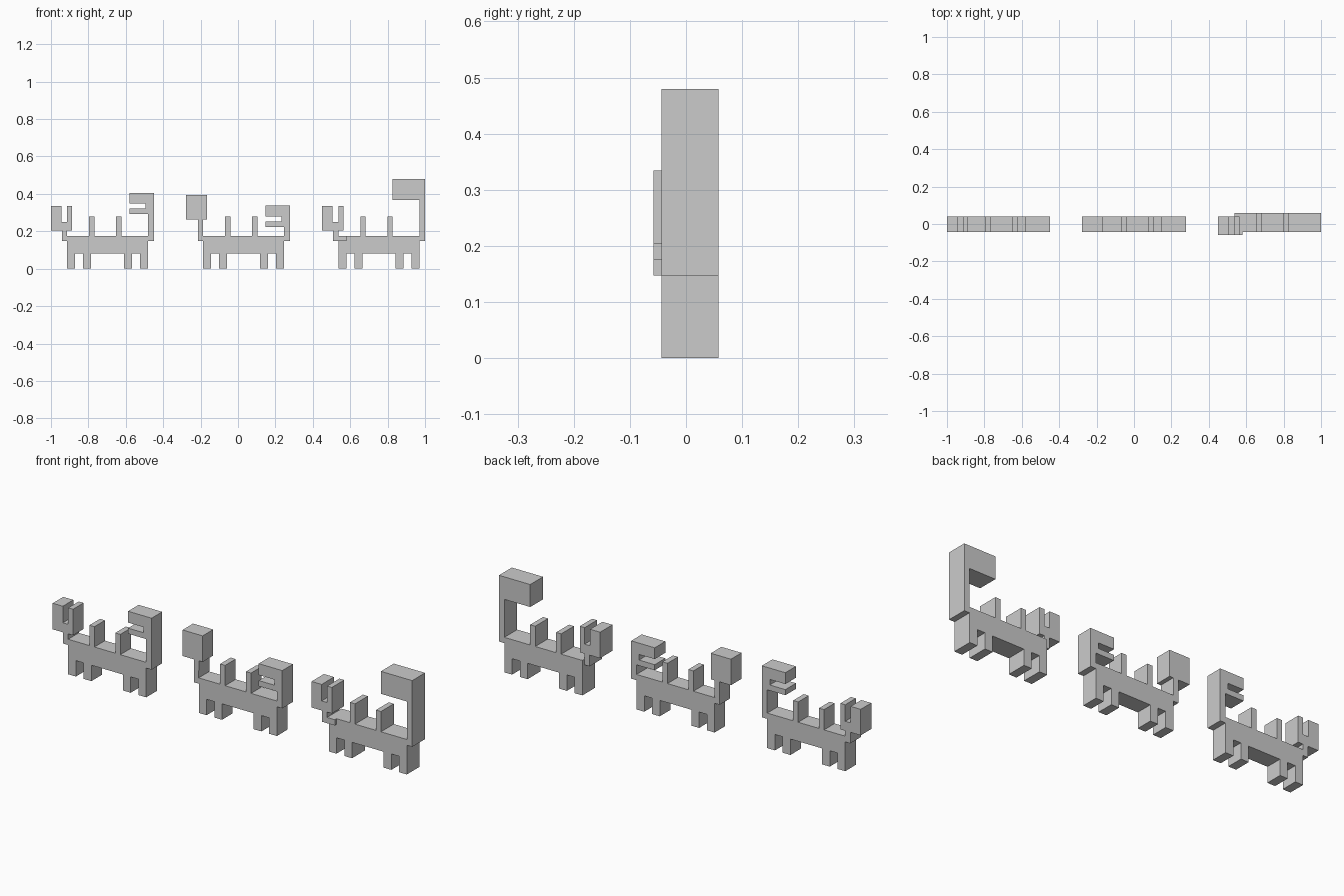
import bpy, bmesh

if "Cube" in bpy.data.objects:
    bpy.data.objects.remove(bpy.data.objects["Cube"])


def extrude_profile(name, pts, x0, y0, y1):
    """Extrude an XZ outline (shifted by x0) from y0 to y1."""
    bm = bmesh.new()
    face = bm.faces.new([bm.verts.new((x0 + x, y0, z)) for x, z in pts])
    new = bmesh.ops.extrude_face_region(bm, geom=[face])["geom"]
    verts = [v for v in new if isinstance(v, bmesh.types.BMVert)]
    bmesh.ops.translate(bm, vec=(0, y1 - y0, 0), verts=verts)
    bmesh.ops.recalc_face_normals(bm, faces=bm.faces)
    mesh = bpy.data.meshes.new(name)
    bm.to_mesh(mesh)
    bm.free()
    obj = bpy.data.objects.new(name, mesh)
    bpy.context.collection.objects.link(obj)
    return obj


LEG, BELLY, JOINT, BACK, SPIKE = 0.043, 0.08, 0.147, 0.176, 0.278
WIDTH, TAIL_OUT = 0.434, 0.464

# Underside, left to right: four square legs
legs = []
for x in (0, 0.086, 0.305, WIDTH - LEG):
    legs += [(x, BELLY), (x, 0), (x + LEG, 0), (x + LEG, BELLY)]
legs = legs[1:-1]

# Back edge, right to left: two upright spikes
spikes = [(WIDTH, BACK)]
for x in (0.262, 0.118):
    spikes += [(x + 0.028, BACK), (x + 0.028, SPIKE), (x, SPIKE), (x, BACK)]


def barred_tail(top):
    """Tail with a thick tip and a thin bar below it."""
    return [(WIDTH, JOINT), (TAIL_OUT, JOINT), (TAIL_OUT, top), (0.333, top),
            (0.333, top - 0.057), (0.42, top - 0.057), (0.42, top - 0.085),
            (0.333, top - 0.085), (0.333, top - 0.113), (WIDTH, top - 0.113)]


hooked_tail = [(WIDTH, JOINT), (TAIL_OUT, JOINT), (TAIL_OUT, 0.48), (0.29, 0.48),
               (0.29, 0.367), (WIDTH, 0.367)]

# Forked claw and neck, right to left
claw = [(0, 0.203), (0.027, 0.203), (0.027, 0.334), (0, 0.334), (0, 0.251),
        (-0.03, 0.251), (-0.03, 0.334), (-0.086, 0.334), (-0.086, 0.203),
        (-0.028, 0.203), (-0.028, JOINT)]

# Square head on a neck, right to left
block_head = [(0, 0.262), (0.021, 0.262), (0.021, 0.393), (-0.091, 0.393),
              (-0.091, 0.262), (-0.028, 0.262), (-0.028, JOINT)]

FRONT, REAR = -0.044, 0.04

# Left and middle creatures: one outline each
joined = [(0, BACK)]
extrude_profile("left_creature",
                legs + barred_tail(0.406) + spikes + joined + claw + [(0, JOINT)],
                -0.914, FRONT, REAR)
extrude_profile("middle_creature",
                legs + barred_tail(0.337) + spikes + [(-0.001, BACK)] + block_head + [(0, JOINT)],
                -0.187, FRONT, REAR)

# Right creature: thicker body, claw set forward as its own part
extrude_profile("right_creature", legs + hooked_tail + spikes + [(0, BACK)],
                0.536, FRONT, 0.058)
extrude_profile("right_claw",
                [(LEG, JOINT), (LEG, BACK), (0, BACK)] + claw,
                0.536, -0.058, REAR)
